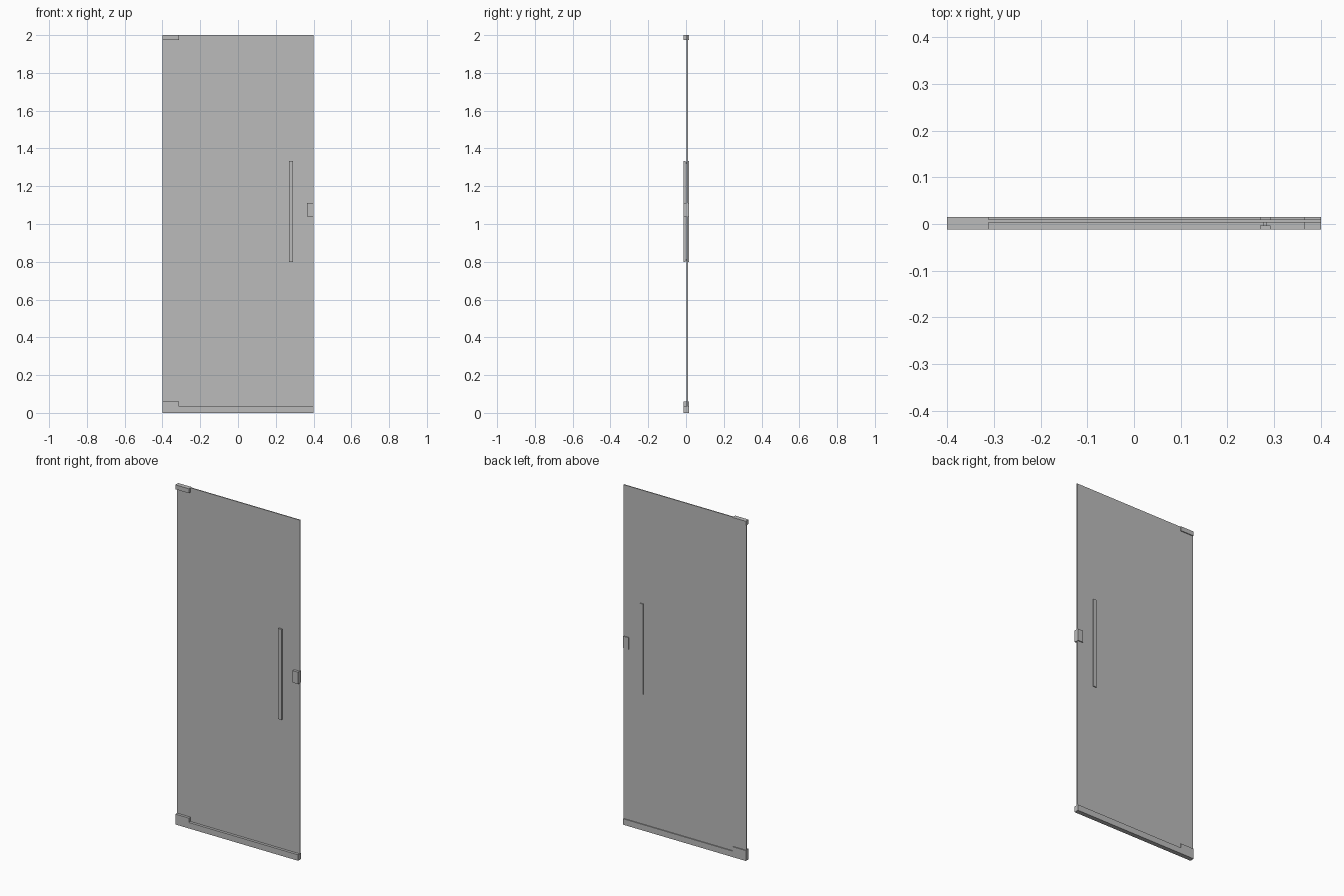
import bpy
import bmesh
from mathutils import Vector

cube = bpy.data.objects.get("Cube")
if cube:
    bpy.data.objects.remove(cube, do_unlink=True)

grey = bpy.data.materials.new("neutral grey")
grey.use_nodes = True
COLOUR = (0.5, 0.5, 0.5, 1)
grey.diffuse_color = COLOUR
grey.node_tree.nodes["Principled BSDF"].inputs["Base Color"].default_value = COLOUR


def box(name, x, y, z):
    """Flat-faced box from (min, max) ranges."""
    bm = bmesh.new()
    bmesh.ops.create_cube(bm, size=1)
    size = Vector([r[1] - r[0] for r in (x, y, z)])
    centre = Vector([(r[0] + r[1]) / 2 for r in (x, y, z)])
    bmesh.ops.scale(bm, vec=size, verts=bm.verts)
    bmesh.ops.translate(bm, vec=centre, verts=bm.verts)
    mesh = bpy.data.meshes.new(name)
    bm.to_mesh(mesh)
    bm.free()
    mesh.materials.append(grey)
    obj = bpy.data.objects.new(name, mesh)
    bpy.context.collection.objects.link(obj)
    return obj


HALF = 0.4
FRONT, BACK = -0.012, 0.015
GLASS = (0.0035, 0.0095)
DEPTH = (FRONT, BACK)
RAIL_TOP = 0.035

# Glass panel and bottom rail
box("glass_panel", (-HALF, HALF), GLASS, (RAIL_TOP, 2))
box("bottom_rail", (-HALF, HALF), DEPTH, (0, RAIL_TOP))

# Pivot patches on the hinge side
box("bottom_pivot_patch", (-HALF, -0.312), DEPTH, (RAIL_TOP, 0.061))
box("top_pivot_patch", (-HALF, -0.312), DEPTH, (1.974, 2))

# Lock case on the opening side
box("lock_case", (0.364, HALF), DEPTH, (1.04, 1.11))

# Pull handle: front bar on two standoffs, thin bar behind
GRIP_X, GRIP_Z = (0.27, 0.292), (0.8, 1.333)
box("front_handle_bar", GRIP_X, (FRONT, -0.003), GRIP_Z)
box("back_handle_bar", GRIP_X, (GLASS[1], BACK), GRIP_Z)
for label, z in (("lower", 0.806), ("upper", 1.318)):
    box(label + "_handle_standoff", (0.277, 0.285), (-0.003, GLASS[0]), (z, z + 0.009))
